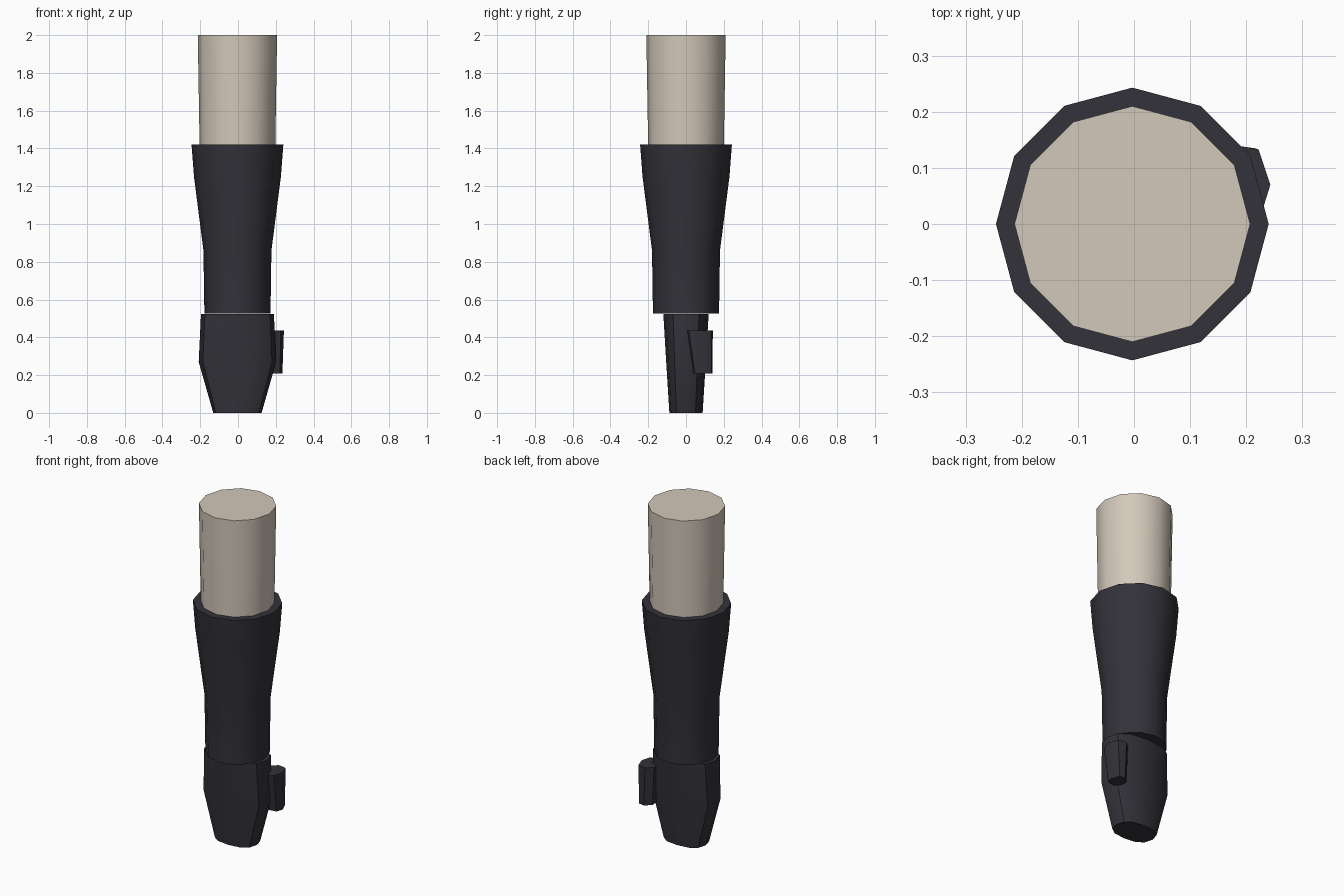
import bpy, bmesh, math

if "Cube" in bpy.data.objects:
    bpy.data.objects.remove(bpy.data.objects["Cube"])


def material(name, rgb):
    mat = bpy.data.materials.new(name)
    mat.diffuse_color = (*rgb, 1.0)
    mat.use_nodes = True
    mat.node_tree.nodes["Principled BSDF"].inputs["Base Color"].default_value = mat.diffuse_color
    return mat


SKIN = material("pale_beige", (0.65, 0.58, 0.49))
GLOVE = material("dark_charcoal", (0.032, 0.032, 0.041))


def ring(rx, ry, z, power=1.0, cx=-0.003, sides=12):
    """One cross-section; a power below 1 makes the ellipse squarer."""
    def bend(v):
        return math.copysign(abs(v) ** power, v) if abs(v) > 1e-6 else 0.0
    angles = [2 * math.pi * i / sides for i in range(sides)]
    return [(cx + rx * bend(math.cos(a)), ry * bend(math.sin(a)), z) for a in angles]


def loft(name, rings, mat):
    """Skin a stack of cross-sections, listed bottom to top, and cap both ends."""
    bm = bmesh.new()
    loops = [[bm.verts.new(p) for p in r] for r in rings]
    n = len(loops[0])
    for low, high in zip(loops, loops[1:]):
        for i in range(n):
            j = (i + 1) % n
            bm.faces.new((low[i], low[j], high[j], high[i]))
    bm.faces.new(loops[0][::-1])
    bm.faces.new(loops[-1])
    bmesh.ops.recalc_face_normals(bm, faces=bm.faces[:])
    mesh = bpy.data.meshes.new(name)
    bm.to_mesh(mesh)
    bm.free()
    mesh.materials.append(mat)
    obj = bpy.data.objects.new(name, mesh)
    bpy.context.collection.objects.link(obj)
    bpy.ops.object.select_all(action='DESELECT')
    obj.select_set(True)
    bpy.context.view_layer.objects.active = obj
    bpy.ops.object.shade_smooth_by_angle(angle=math.radians(40))
    return obj


# Bare upper arm, slightly wider at the top
loft("upper_arm", [ring(0.20, 0.20, 1.40), ring(0.21, 0.21, 2.0)], SKIN)

# Long flared glove cuff over the forearm
loft("glove_cuff", [ring(r, r, z) for r, z in
                    ((0.175, 0.525), (0.18, 0.86), (0.23, 1.25), (0.243, 1.42))], GLOVE)

# Flattened mitten hand tapering to the fingertips
loft("hand", [ring(rx, ry, z, 0.8) for rx, ry, z in
              ((0.128, 0.088, 0.0), (0.205, 0.105, 0.27), (0.193, 0.12, 0.523))], GLOVE)

# Short thumb on the back right of the hand
thumb_bottom = [(0.18, 0.14), (0.215, 0.135), (0.235, 0.085), (0.222, 0.047),
                (0.18, 0.04), (0.15, 0.06), (0.145, 0.11)]
thumb_top = [(0.172, 0.142), (0.222, 0.133), (0.243, 0.07), (0.226, 0.015),
             (0.17, 0.002), (0.135, 0.045), (0.135, 0.11)]
loft("thumb", [[(x, y, 0.208) for x, y in thumb_bottom],
               [(x, y, 0.435) for x, y in thumb_top]], GLOVE)
